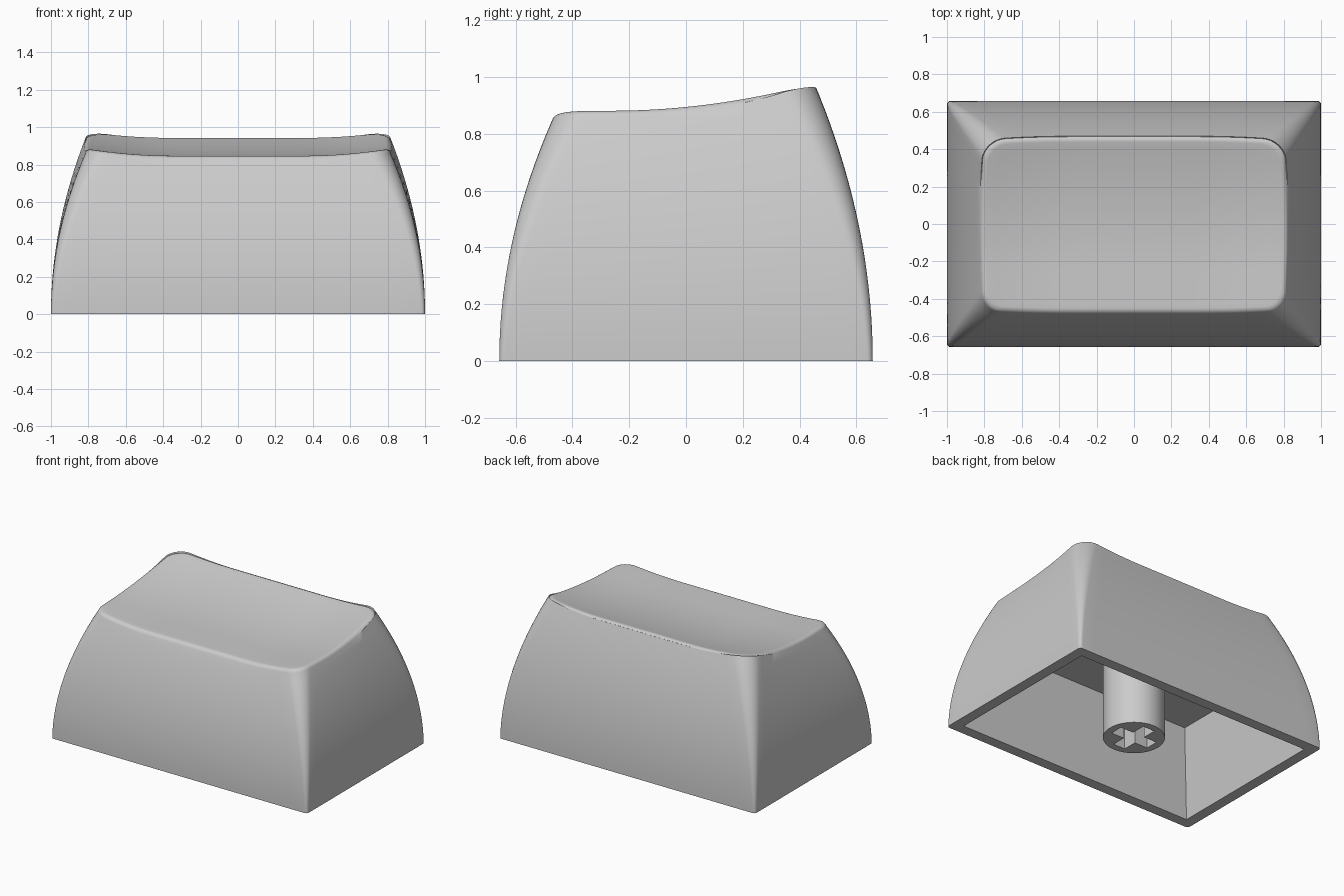
import bpy, bmesh
from math import sin, cos, pi

if "Cube" in bpy.data.objects:
    bpy.data.objects.remove(bpy.data.objects["Cube"])

grey = bpy.data.materials.new("light grey plastic")
grey.use_nodes = True
grey.diffuse_color = (0.6, 0.6, 0.6, 1)
grey.node_tree.nodes["Principled BSDF"].inputs["Base Color"].default_value = (0.6, 0.6, 0.6, 1)


def make_object(name, bm):
    bmesh.ops.recalc_face_normals(bm, faces=bm.faces)
    mesh = bpy.data.meshes.new(name)
    bm.to_mesh(mesh)
    bm.free()
    mesh.materials.append(grey)
    obj = bpy.data.objects.new(name, mesh)
    bpy.context.collection.objects.link(obj)
    return obj


def tapered_box(name, hx, hy, z0, z1, taper=0.0):
    bm = bmesh.new()
    bmesh.ops.create_cube(bm, size=2)
    for v in bm.verts:
        top = v.co.z > 0
        inset = taper if top else 0
        v.co = (v.co.x * (hx - inset), v.co.y * (hy - inset), z1 if top else z0)
    return make_object(name, bm)


def cut(obj, cutter):
    bpy.context.view_layer.objects.active = obj
    mod = obj.modifiers.new("cut", 'BOOLEAN')
    mod.operation = 'DIFFERENCE'
    mod.solver = 'EXACT'
    mod.object = cutter
    bpy.ops.object.modifier_apply(modifier=mod.name)
    bpy.data.objects.remove(cutter)


def shade(obj, angle):
    bpy.ops.object.select_all(action='DESELECT')
    obj.select_set(True)
    bpy.context.view_layer.objects.active = obj
    bpy.ops.object.shade_smooth_by_angle(angle=angle)


# Rounded rectangle outline: (straight part factors, corner direction)
def outline(side_steps=20, corner_steps=8):
    pts = []
    corners = [(1, -1), (1, 1), (-1, 1), (-1, -1)]
    for i, (cx, cy) in enumerate(corners):
        start = (i - 1) * pi / 2
        for k in range(corner_steps + 1):
            a = start + k / corner_steps * pi / 2
            pts.append((cx, cy, cos(a), sin(a)))
        nx, ny = corners[(i + 1) % 4]
        a = start + pi / 2
        for k in range(1, side_steps):
            t = k / side_steps
            pts.append((cx + (nx - cx) * t, cy + (ny - cy) * t, cos(a), sin(a)))
    return pts


def dish_height(x, y):
    rise = max(0, y + 0.25) ** 2 * 0.2
    lip = (max(0, abs(x) - 0.35) / 0.43) ** 2 * 0.033
    return 0.847 + rise + lip


# Bowed walls, steeper at the back than at the front
def wall_point(p, z, inset=0.0):
    fx, fy, ux, uy = p
    r = 0.02 + 0.09 * (z / 0.9) ** 1.3
    hx = 1 - (0.228 - 0.02 * fy) * z * z - inset
    hy = 0.658 - (0.237 - 0.022 * fy) * z * z - inset
    r = max(r - inset * 0.5, 0.01)
    return fx * (hx - r) + ux * r, fy * (hy - r) + uy * r


FILLET, PHI = 0.035, 0.4
shape = outline()
rings = []

# Side walls
rim = []
for p in shape:
    x, y = wall_point(p, 0.88)
    rim.append(dish_height(x, y) - FILLET * (1 - sin(PHI)))
for i in range(19):
    t = i / 18
    rings.append([(*wall_point(p, h * t), h * t) for p, h in zip(shape, rim)])

# Rounded top edge
for i in range(1, 7):
    phi = PHI + (pi / 2 - PHI) * i / 6
    ring = []
    for p, h in zip(shape, rim):
        x, y = wall_point(p, h, FILLET * (cos(PHI) - cos(phi)))
        ring.append((x, y, dish_height(x, y) - FILLET * (1 - sin(phi))))
    rings.append(ring)

# Dished top
edge = rings[-1]
for i in range(1, 16):
    s = 1 - i / 16
    rings.append([(x * s, y * s, dish_height(x * s, y * s)) for x, y, z in edge])

bm = bmesh.new()
loops = [[bm.verts.new(co) for co in ring] for ring in rings]
n = len(shape)
for low, high in zip(loops, loops[1:]):
    for k in range(n):
        j = (k + 1) % n
        bm.faces.new((low[k], low[j], high[j], high[k]))
centre = bm.verts.new((0, 0, dish_height(0, 0)))
for k in range(n):
    bm.faces.new((loops[-1][k], loops[-1][(k + 1) % n], centre))
bm.faces.new(loops[0][::-1])
shell = make_object("cap_shell", bm)

# Hollow underside
cut(shell, tapered_box("cavity_cutter", 0.925, 0.583, -0.001, 0.6, 0.09))
shade(shell, 0.6)

# Stem with a cross-shaped socket
bm = bmesh.new()
bmesh.ops.create_cone(bm, cap_ends=True, segments=64, radius1=0.197, radius2=0.197, depth=0.62)
bmesh.ops.translate(bm, verts=bm.verts, vec=(0, 0, 0.31))
stem = make_object("stem", bm)
for hx, hy in ((0.147, 0.046), (0.046, 0.147)):
    cut(stem, tapered_box("socket_cutter", hx, hy, -0.1, 0.27))
shade(stem, 0.6)
